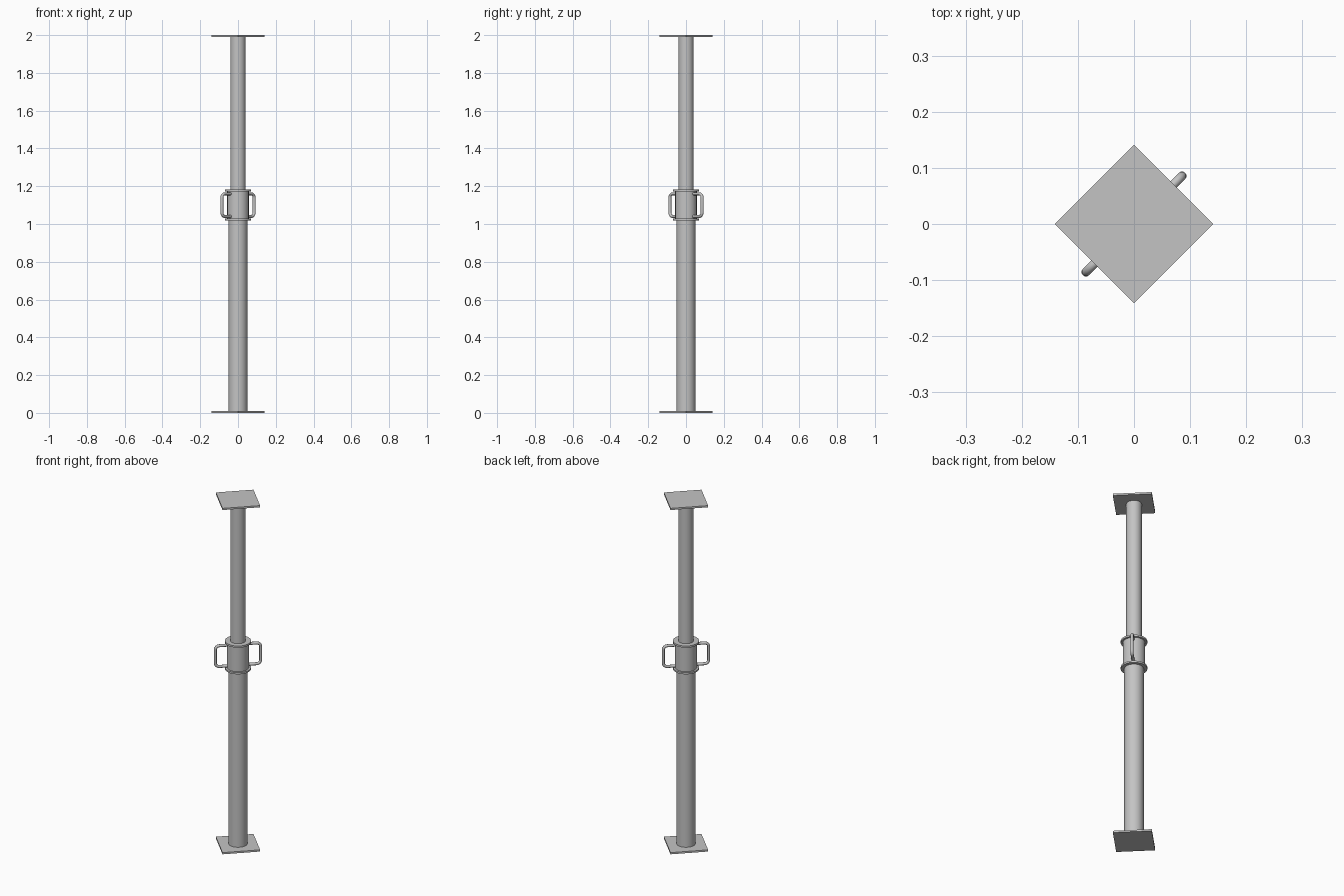
import bpy
from math import radians, sin, cos, pi
from mathutils import Vector

cube = bpy.data.objects.get("Cube")
if cube:
    bpy.data.objects.remove(cube, do_unlink=True)

# Single bare steel colour
steel = bpy.data.materials.new("grey steel")
steel.use_nodes = True
colour = (0.55, 0.55, 0.55, 1)
steel.diffuse_color = colour
steel.node_tree.nodes["Principled BSDF"].inputs["Base Color"].default_value = colour


def finish(obj, name):
    obj.name = name
    obj.data.materials.append(steel)
    return obj


def tube(name, radius, bottom, top):
    bpy.ops.mesh.primitive_cylinder_add(
        vertices=48, radius=radius, depth=top - bottom,
        location=(0, 0, (bottom + top) / 2))
    bpy.ops.object.shade_smooth_by_angle(angle=radians(40))
    return finish(bpy.context.object, name)


def plate(name, z):
    bpy.ops.mesh.primitive_cube_add(size=1, location=(0, 0, z), rotation=(0, 0, pi / 4))
    obj = bpy.context.object
    obj.scale = (0.2, 0.2, 0.01)
    return finish(obj, name)


def handle(name, angle):
    # Bent rod: straight arms joined to a grip by two rounded corners
    inner, outer, low, high, bend = 0.05, 0.121, 1.04, 1.16, 0.022
    path = [(inner, low)]
    for z, start in ((low + bend, -pi / 2), (high - bend, 0)):
        for i in range(7):
            a = start + i * pi / 12
            path.append((outer - bend + bend * cos(a), z + bend * sin(a)))
    path.append((inner, high))

    curve = bpy.data.curves.new(name, "CURVE")
    curve.dimensions = "3D"
    curve.bevel_depth = 0.008
    curve.bevel_resolution = 4
    curve.use_fill_caps = True
    spline = curve.splines.new("POLY")
    spline.points.add(len(path) - 1)
    for point, (r, z) in zip(spline.points, path):
        point.co = Vector((r * cos(angle), r * sin(angle), z, 1))
    spline.use_smooth = True
    obj = bpy.data.objects.new(name, curve)
    bpy.context.collection.objects.link(obj)
    return finish(obj, name)


# End plates, turned corner to the front
plate("base_plate", 0.005)
plate("head_plate", 1.995)

# Telescoping tubes
tube("outer_tube", 0.05, 0.01, 1.03)
tube("inner_tube", 0.04, 1.02, 1.99)

# Adjusting nut with a flange at each end
tube("collar", 0.057, 1.02, 1.18)
tube("lower_flange", 0.068, 1.018, 1.028)
tube("upper_flange", 0.068, 1.172, 1.182)

# Opposed turning handles on the diagonal
handle("left_handle", pi / 4)
handle("right_handle", pi * 5 / 4)
